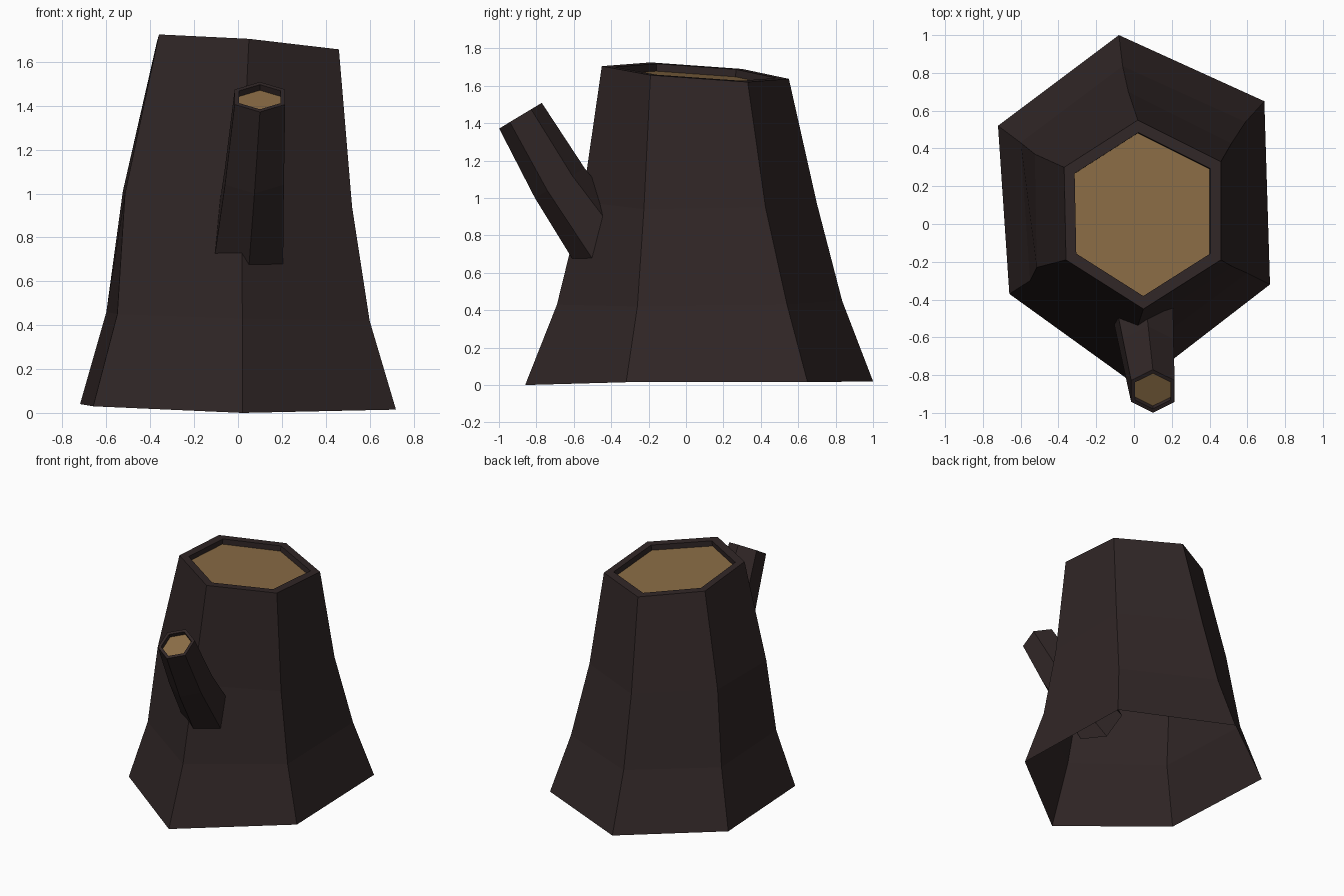
import bpy, bmesh, math
from mathutils import Vector

if "Cube" in bpy.data.objects:
    bpy.data.objects.remove(bpy.data.objects["Cube"])


def material(name, col):
    m = bpy.data.materials.new(name)
    m.diffuse_color = (*col, 1)
    m.use_nodes = True
    m.node_tree.nodes["Principled BSDF"].inputs["Base Color"].default_value = m.diffuse_color
    return m


BARK = material("dark bark", (0.030, 0.0195, 0.0195))
WOOD = material("cut wood", (0.255, 0.150, 0.060))


def hollow_log(name, rings, inset, depth):
    """Skin six-sided rings from base to tip, then add a rim and a sunken wood cap."""
    rings = [[Vector(p) for p in r] for r in rings]
    tip = rings[-1]
    n = len(tip)
    centre = sum(tip, Vector()) / n
    axis = (tip[2] - tip[0]).cross(tip[4] - tip[0]).normalized()
    rim = [centre + (p - centre) * inset for p in tip]
    rings += [rim, [p - axis * depth for p in rim]]

    bm = bmesh.new()
    loops = [[bm.verts.new(p) for p in r] for r in rings]
    for a, b in zip(loops, loops[1:]):
        for i in range(n):
            j = (i + 1) % n
            bm.faces.new((a[i], a[j], b[j], b[i]))
    bm.faces.new(loops[-1]).material_index = 1
    me = bpy.data.meshes.new(name)
    bm.to_mesh(me)
    bm.free()
    me.materials.append(BARK)
    me.materials.append(WOOD)
    ob = bpy.data.objects.new(name, me)
    bpy.context.collection.objects.link(ob)
    return ob


# trunk: irregular hexagons, counter-clockwise from the front corner, open below
trunk_rings = [
    [(0.02, -0.86, 0.0), (0.72, -0.32, 0.015), (0.69, 0.65, 0.015),
     (-0.08, 1.0, 0.02), (-0.72, 0.52, 0.04), (-0.66, -0.37, 0.03)],
    [(0.02, -0.69, 0.43), (0.60, -0.26, 0.42), (0.59, 0.54, 0.43),
     (-0.06, 0.835, 0.45), (-0.60, 0.43, 0.46), (-0.55, -0.30, 0.45)],
    [(0.015, -0.555, 0.98), (0.52, -0.225, 0.94), (0.515, 0.425, 0.95),
     (-0.03, 0.70, 0.97), (-0.525, 0.37, 1.01), (-0.515, -0.23, 1.0)],
    [(0.05, -0.45, 1.705), (0.46, -0.19, 1.657), (0.46, 0.33, 1.62),
     (0.02, 0.55, 1.637), (-0.37, 0.30, 1.69), (-0.36, -0.19, 1.725)],
]
hollow_log("trunk", trunk_rings, 0.865, 0.04)


# side branch: tilted hexagons leaning out of the front
def tilted_ring(x, y, z, r, tilt):
    up = Vector((0, math.cos(tilt), math.sin(tilt)))
    side = Vector((1, 0, 0))
    c = Vector((x, y, z))
    return [c + r * (math.sin(math.tau * i / 6) * side - math.cos(math.tau * i / 6) * up)
            for i in range(6)]


branch_rings = [
    tilted_ring(0.04, -0.36, 0.635, 0.19, math.radians(30)),
    tilted_ring(0.075, -0.675, 1.08, 0.155, math.radians(31)),
    tilted_ring(0.10, -0.885, 1.44, 0.133, math.radians(31)),
]
hollow_log("side_branch", branch_rings, 0.82, 0.03)
